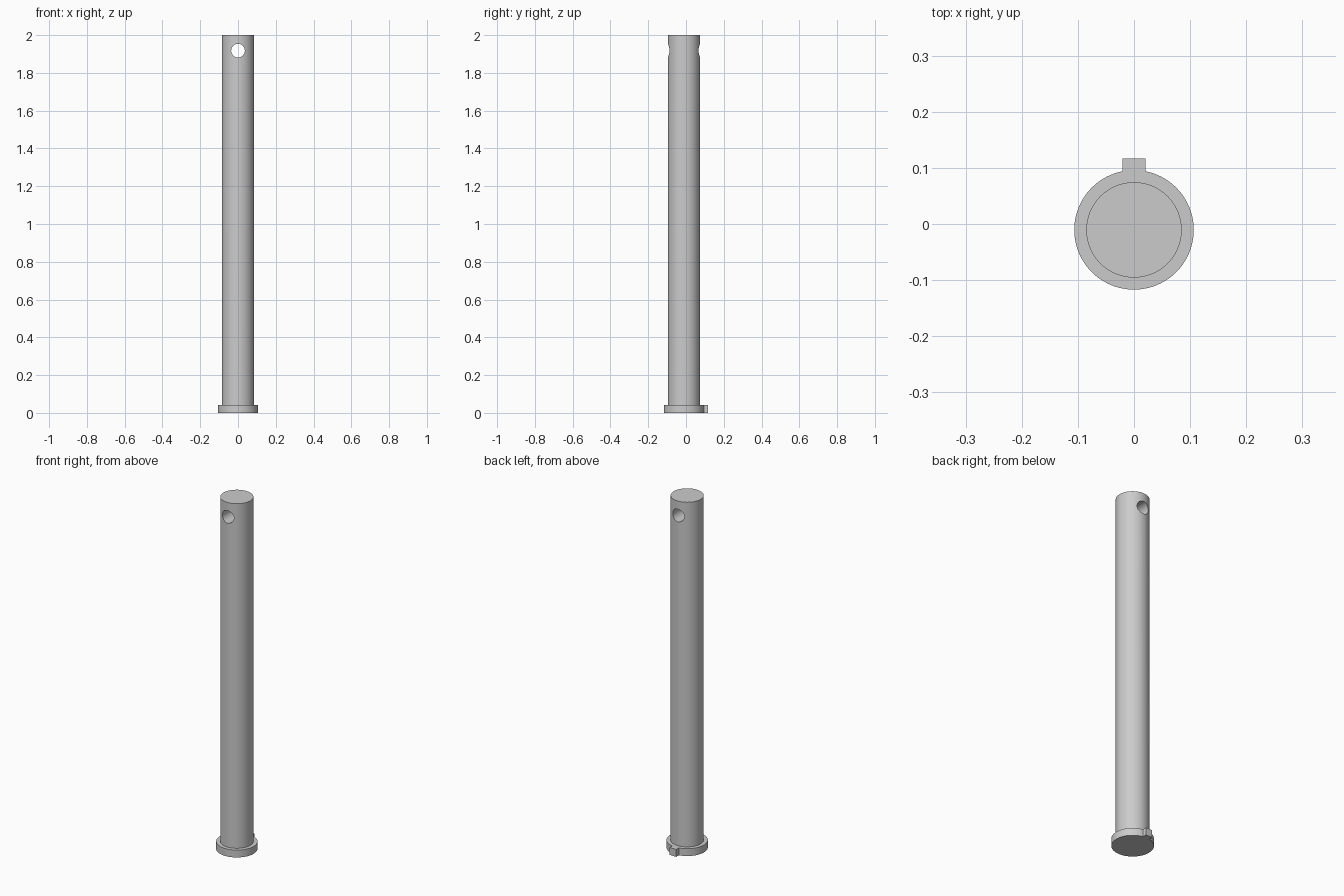
import bpy, bmesh, math
from mathutils import Vector

cube = bpy.data.objects.get("Cube")
if cube:
    bpy.data.objects.remove(cube, do_unlink=True)

AXIS_Y = -0.0105
HEIGHT = 2.0
SHANK_R, HEAD_R, HEAD_H = 0.085, 0.1065, 0.042
HOLE_R, HOLE_Z = 0.036, 1.918
TAB_HALF, TAB_END = 0.0205, 0.117

steel = bpy.data.materials.new("grey steel")
steel.use_nodes = True
colour = (0.6, 0.6, 0.6, 1)
steel.diffuse_color = colour
steel.node_tree.nodes["Principled BSDF"].inputs["Base Color"].default_value = colour


def select_only(obj):
    bpy.ops.object.select_all(action='DESELECT')
    obj.select_set(True)
    bpy.context.view_layer.objects.active = obj


def cylinder(name, radius, depth, location, rotation=(0, 0, 0), sides=96):
    bpy.ops.mesh.primitive_cylinder_add(vertices=sides, radius=radius, depth=depth,
                                        location=location, rotation=rotation)
    obj = bpy.context.object
    obj.name = name
    obj.data.materials.append(steel)
    return obj


def smooth(obj):
    select_only(obj)
    bpy.ops.object.shade_smooth_by_angle(angle=math.radians(30))


# Shank with a cross hole near the top
base = HEAD_H / 2
shank = cylinder("pin_shank", SHANK_R, HEIGHT - base, (0, AXIS_Y, (HEIGHT + base) / 2))
cutter = cylinder("hole_cutter", HOLE_R, 0.5, (0, AXIS_Y, HOLE_Z), (math.pi / 2, 0, 0), 48)
cutter.hide_render = True
cut = shank.modifiers.new("cross_hole", 'BOOLEAN')
cut.operation = 'DIFFERENCE'
cut.solver = 'EXACT'
cut.object = cutter
select_only(shank)
bpy.ops.object.modifier_apply(modifier=cut.name)
bpy.data.objects.remove(cutter, do_unlink=True)
smooth(shank)

# Head disc with a square locating tab at the back, extruded from one outline
start = math.pi / 2 + math.asin(TAB_HALF / HEAD_R)
sweep = 2 * math.pi - 2 * math.asin(TAB_HALF / HEAD_R)
steps = 90
outline = []
for i in range(steps + 1):
    a = start + sweep * i / steps
    outline.append((HEAD_R * math.cos(a), AXIS_Y + HEAD_R * math.sin(a)))
outline += [(TAB_HALF, TAB_END), (-TAB_HALF, TAB_END)]

bm = bmesh.new()
face = bm.faces.new([bm.verts.new((x, y, 0)) for x, y in outline])
new = bmesh.ops.extrude_face_region(bm, geom=[face])["geom"]
bmesh.ops.translate(bm, vec=Vector((0, 0, HEAD_H)),
                    verts=[v for v in new if isinstance(v, bmesh.types.BMVert)])
bmesh.ops.recalc_face_normals(bm, faces=bm.faces)
mesh = bpy.data.meshes.new("pin_head")
bm.to_mesh(mesh)
bm.free()
mesh.materials.append(steel)
head = bpy.data.objects.new("pin_head", mesh)
bpy.context.collection.objects.link(head)
smooth(head)
